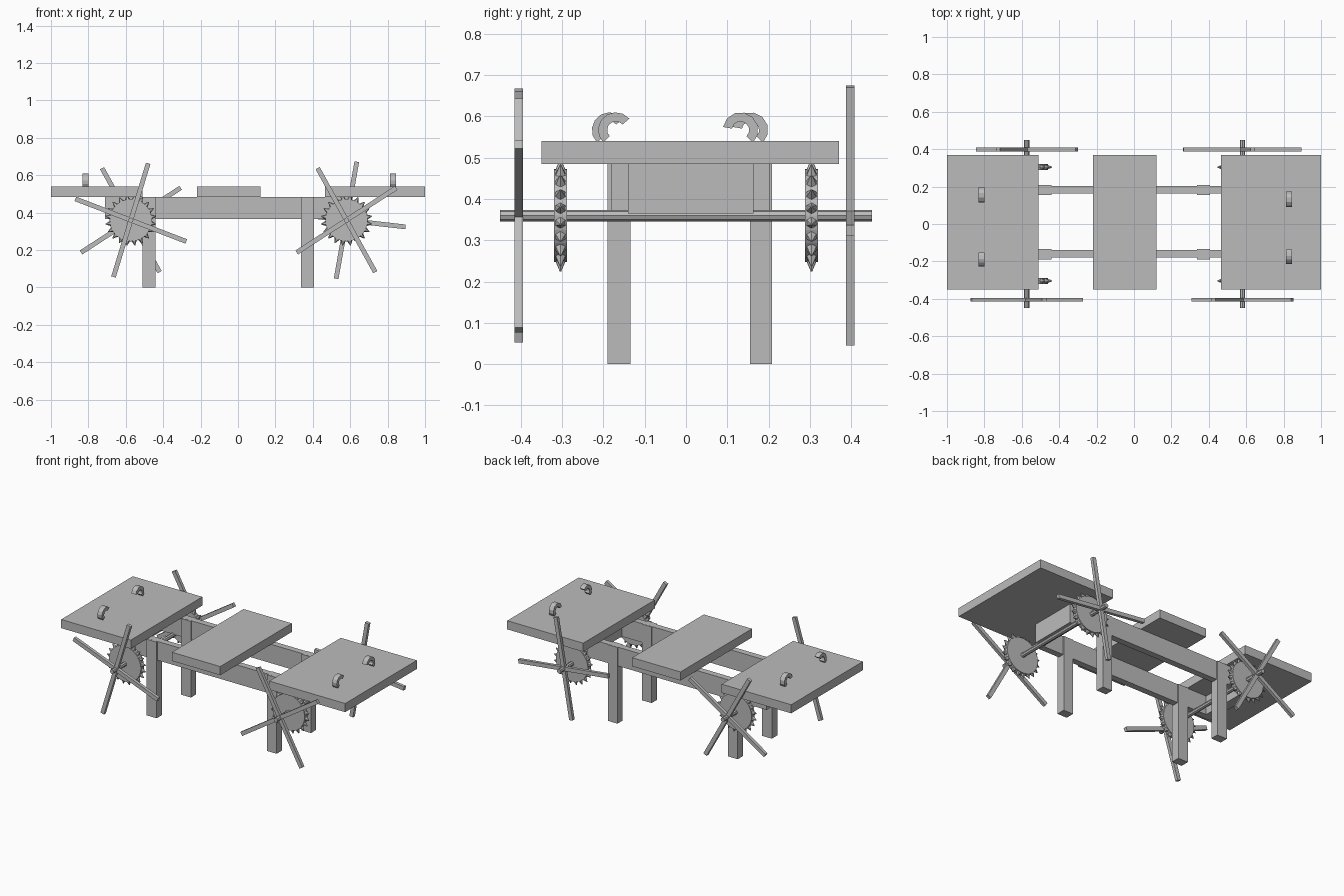
import bpy, bmesh, math
from mathutils import Matrix, Vector

if "Cube" in bpy.data.objects:
    bpy.data.objects.remove(bpy.data.objects["Cube"])

GREY = (0.5, 0.5, 0.5, 1)
mat = bpy.data.materials.new("plain grey")
mat.use_nodes = True
mat.diffuse_color = GREY
mat.node_tree.nodes["Principled BSDF"].inputs["Base Color"].default_value = GREY


def finish(name, bm):
    bmesh.ops.recalc_face_normals(bm, faces=bm.faces)
    mesh = bpy.data.meshes.new(name)
    bm.to_mesh(mesh)
    bm.free()
    mesh.materials.append(mat)
    obj = bpy.data.objects.new(name, mesh)
    bpy.context.collection.objects.link(obj)
    return obj


def add_box(bm, centre, size, turn=0):
    """Box turned about the y axis."""
    m = Matrix.Translation(centre) @ Matrix.Rotation(turn, 4, "Y") @ Matrix.Diagonal((*size, 1))
    bmesh.ops.create_cube(bm, size=1, matrix=m)


def box(name, x, y, z):
    bm = bmesh.new()
    lows, highs = zip(x, y, z)
    add_box(bm, [(a + b) / 2 for a, b in zip(lows, highs)], [b - a for a, b in zip(lows, highs)])
    return finish(name, bm)


def add_cylinder(bm, centre, radius, length, sides):
    m = Matrix.Translation(centre) @ Matrix.Rotation(math.pi / 2, 4, "X")
    bmesh.ops.create_cone(bm, cap_ends=True, segments=sides, radius1=radius,
                          radius2=radius, depth=length, matrix=m)


# Bed boards
BOARD_Y, BOARD_Z = (-0.35, 0.37), (0.485, 0.54)
for name, x in (("right_board", (-1, -0.51)), ("middle_board", (-0.22, 0.12)),
                ("left_board", (0.465, 1))):
    box(name, x, BOARD_Y, BOARD_Z)

# Frame: rails, cross beams, legs
FRAME_Z = (0.365, 0.485)
for side, rail_y, leg_y in (("front", (-0.18, -0.14), (-0.19, -0.135)),
                            ("back", (0.163, 0.203), (0.155, 0.208))):
    box(side + "_rail", (-0.71, 0.55), rail_y, FRAME_Z)
    for end, x in (("right", (-0.51, -0.44)), ("left", (0.337, 0.405))):
        box(f"{side}_{end}_leg", x, leg_y, (0, 0.4845))
for end, x in (("right", (-0.71, -0.65)), ("left", (0.55, 0.61))):
    box(end + "_cross_beam", x, (-0.14, 0.163), FRAME_Z)

# Rollers: axle, toothed wheels, crossed handles
AXLE_Z = 0.36


def toothed_wheel(name, x, y, teeth=20):
    bm = bmesh.new()
    add_cylinder(bm, (x, y, AXLE_Z), 0.113, 0.032, 40)
    for i in range(teeth):
        a = 2 * math.pi * (i + 0.5) / teeth
        out = Vector((math.cos(a), 0, math.sin(a)))
        m = Matrix.Translation(Vector((x, y, AXLE_Z)) + out * 0.122)
        bmesh.ops.create_cone(bm, cap_ends=True, segments=6, radius1=0.016, radius2=0.002,
                              depth=0.03, matrix=m @ out.to_track_quat("Z", "Y").to_matrix().to_4x4())
    finish(name, bm)


def handle(name, x, y, angles):
    bm = bmesh.new()
    for angle in angles:
        add_box(bm, (x, y, AXLE_Z), (0.635, 0.02, 0.025), -math.radians(angle))
    finish(name, bm)


for end, x, front, back in (("right", -0.573, (-21, 73), (33, -61)),
                            ("left", 0.58, (33, -61), (80, -6.5))):
    bm = bmesh.new()
    add_cylinder(bm, (x, 0, AXLE_Z), 0.014, 0.9, 8)
    finish(end + "_axle", bm)
    for side, s, angles in (("front", -1, front), ("back", 1, back)):
        toothed_wheel(f"{side}_{end}_wheel", x, 0.304 * s, )
        handle(f"{side}_{end}_handle", x, (0.405 if s < 0 else 0.398) * s, angles)


# Open hooks curling towards the middle of each end board
def hook(name, x, y, side, stop, steps=7):
    bm = bmesh.new()
    rings = []
    for i in range(steps + 1):
        a = math.radians(-45 + (stop + 45) * i / steps)
        rings.append([bm.verts.new((x + dx, y + side * r * math.cos(a), 0.567 + r * math.sin(a)))
                      for dx, r in ((-0.016, 0.021), (0.016, 0.021), (0.016, 0.043), (-0.016, 0.043))])
    for a, b in zip(rings, rings[1:]):
        for k in range(4):
            bm.faces.new((a[k], a[k - 1], b[k - 1], b[k]))
    bm.faces.new(rings[0])
    bm.faces.new(rings[-1])
    finish(name, bm)


hook("front_left_hook", 0.828, -0.17, -1, 140)
hook("back_left_hook", 0.828, 0.132, 1, 170)
hook("front_right_hook", -0.815, -0.185, -1, 140)
hook("back_right_hook", -0.815, 0.156, 1, 170)
